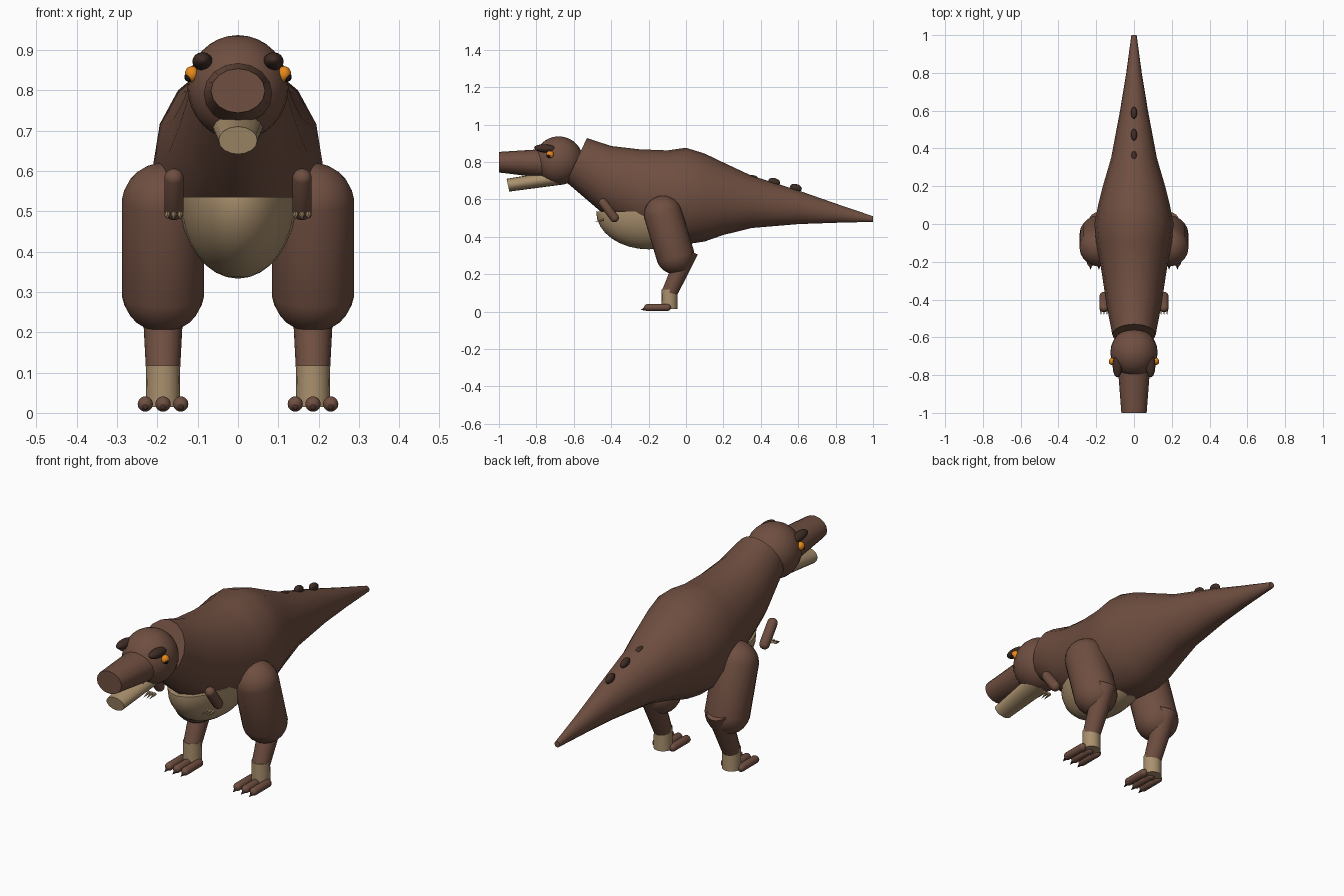
import bpy, bmesh
from math import sin, cos, pi, radians
from mathutils import Vector, Matrix

cube = bpy.data.objects.get("Cube")
if cube:
    bpy.data.objects.remove(cube, do_unlink=True)


def material(name, rgb):
    m = bpy.data.materials.new(name)
    m.use_nodes = True
    m.diffuse_color = (*rgb, 1)
    m.node_tree.nodes["Principled BSDF"].inputs["Base Color"].default_value = (*rgb, 1)
    return m


BROWN = material("brown hide", (0.16, 0.077, 0.052))
CREAM = material("cream underside", (0.40, 0.28, 0.155))
DARK = material("dark brown", (0.05, 0.026, 0.019))
ORANGE = material("orange eye", (0.80, 0.25, 0.01))
BLACK = material("black pupil", (0.01, 0.008, 0.007))


def finish(bm, name, mat):
    bmesh.ops.recalc_face_normals(bm, faces=bm.faces)
    mesh = bpy.data.meshes.new(name)
    bm.to_mesh(mesh)
    bm.free()
    mesh.materials.append(mat)
    ob = bpy.data.objects.new(name, mesh)
    bpy.context.collection.objects.link(ob)
    bpy.ops.object.select_all(action='DESELECT')
    ob.select_set(True)
    bpy.context.view_layer.objects.active = ob
    bpy.ops.object.shade_smooth_by_angle(angle=radians(40))
    return ob


def loft(name, mat, rings, sides=16, x=0):
    """Skin elliptical rings given as (y, z, half height, half width, tilt)."""
    bm = bmesh.new()
    loops = []
    for y, z, hh, hw, tilt in rings:
        t = radians(tilt)
        loop = []
        for i in range(sides):
            a = 2 * pi * i / sides
            up = hh * sin(a)
            loop.append(bm.verts.new((x + hw * cos(a), y + up * sin(t), z + up * cos(t))))
        loops.append(loop)
    for a, b in zip(loops, loops[1:]):
        for i in range(sides):
            j = (i + 1) % sides
            bm.faces.new((a[i], a[j], b[j], b[i]))
    bm.faces.new(loops[0])
    bm.faces.new(loops[-1])
    return finish(bm, name, mat)


def ellipsoid(name, mat, centre, radii, pitch=0, cut_top=False):
    bm = bmesh.new()
    bmesh.ops.create_uvsphere(bm, u_segments=24, v_segments=16, radius=1)
    if cut_top:
        geom = bm.verts[:] + bm.edges[:] + bm.faces[:]
        cut = bmesh.ops.bisect_plane(bm, geom=geom, plane_co=(0, 0, 0.01),
                                     plane_no=(0, 0, 1), clear_outer=True)
        edges = [e for e in cut["geom_cut"] if isinstance(e, bmesh.types.BMEdge)]
        bmesh.ops.contextual_create(bm, geom=edges)
    bm.transform(Matrix.Translation(centre) @ Matrix.Rotation(radians(pitch), 4, 'X')
                 @ Matrix.Diagonal((*radii, 1)))
    return finish(bm, name, mat)


def between(bm, p0, p1):
    """Move geometry built along z, centred at the origin, between two points."""
    p0, p1 = Vector(p0), Vector(p1)
    rot = (p1 - p0).to_track_quat('Z', 'Y').to_matrix().to_4x4()
    bm.transform(Matrix.Translation((p0 + p1) / 2) @ rot)


def capsule(name, mat, p0, p1, r):
    half = (Vector(p1) - Vector(p0)).length / 2
    bm = bmesh.new()
    bmesh.ops.create_uvsphere(bm, u_segments=20, v_segments=13, radius=r)
    for v in bm.verts:
        v.co.z += half if v.co.z > 0 else -half
    between(bm, p0, p1)
    return finish(bm, name, mat)


def cone(name, mat, p0, p1, r0, r1=0, sides=16):
    bm = bmesh.new()
    bmesh.ops.create_cone(bm, cap_ends=True, segments=sides, radius1=r0, radius2=r1,
                          depth=(Vector(p1) - Vector(p0)).length)
    between(bm, p0, p1)
    return finish(bm, name, mat)


# Neck, trunk and tail in one skin
trunk = [(-0.25, 0.868, 0.42, 0.172), (-0.1, 0.862, 0.37, 0.2), (0, 0.876, 0.36, 0.21),
         (0.1, 0.845, 0.375, 0.19), (0.2, 0.797, 0.41, 0.165), (0.35, 0.727, 0.447, 0.121),
         (0.6, 0.648, 0.468, 0.074), (0.8, 0.578, 0.475, 0.041), (1.0, 0.51, 0.48, 0.014)]
rings = [(-0.585, 0.81, 0.13, 0.115, 25), (-0.43, 0.712, 0.176, 0.145, 10)]
rings += [(y, (t + b) / 2, (t - b) / 2, w, 0) for y, t, b, w in trunk]
loft("body", BROWN, rings)
ellipsoid("belly", CREAM, (0, -0.2, 0.533), (0.145, 0.28, 0.2), cut_top=True)

# Head and jaws
ellipsoid("head", BROWN, (0, -0.68, 0.807), (0.125, 0.13, 0.13))
loft("snout", BROWN, [(-1.0, 0.799, 0.055, 0.067, 0), (-0.7, 0.79, 0.083, 0.09, 0)])
loft("lower_jaw", CREAM, [(-0.952, 0.676, 0.035, 0.048, -12), (-0.67, 0.718, 0.04, 0.066, -12)])

# Bumps along the tail
for i, (y, z) in enumerate([(0.36, 0.709), (0.472, 0.694), (0.588, 0.662)]):
    ellipsoid(f"tail_bump_{i + 1}", DARK, (0, y, z), (0.016, 0.032, 0.02), pitch=-17)

for side, s in (("left", 1), ("right", -1)):
    # Eyes, brows and teeth
    ellipsoid(f"{side}_brow", DARK, (s * 0.088, -0.75, 0.872), (0.025, 0.062, 0.022), pitch=-4)
    ellipsoid(f"{side}_eye", ORANGE, (s * 0.114, -0.727, 0.84), (0.018, 0.02, 0.02))
    ellipsoid(f"{side}_pupil", BLACK, (s * 0.121, -0.732, 0.833), (0.012, 0.012, 0.012))
    for i, y in enumerate((-0.8, -0.76)):
        cone(f"{side}_tooth_{i + 1}", CREAM, (s * 0.045, y, 0.752), (s * 0.045, y, 0.727),
             0.007, sides=8)

    # Arm with three claws
    x = s * 0.159
    capsule(f"{side}_arm", BROWN, (x, -0.443, 0.582), (x, -0.383, 0.502), 0.024)
    for i in (-1, 0, 1):
        cx = x + i * 0.016
        cone(f"{side}_hand_claw_{i + 2}", CREAM, (cx, -0.44, 0.492), (cx, -0.485, 0.48),
             0.008, sides=8)

    # Leg and foot
    x = s * 0.186
    capsule(f"{side}_thigh", BROWN, (x, -0.122, 0.517), (x, -0.058, 0.303), 0.103)
    cone(f"{side}_shin", BROWN, (x, 0.014, 0.327), (x, -0.088, 0.1), 0.054, 0.042)
    cone(f"{side}_ankle", CREAM, (x, -0.088, 0.015), (x, -0.088, 0.117), 0.043, 0.042)
    for i in (-1, 0, 1):
        tx = x + i * 0.044
        capsule(f"{side}_toe_{i + 2}", BROWN, (tx, -0.205, 0.022), (tx, -0.1, 0.022), 0.019)
        cone(f"{side}_toe_claw_{i + 2}", DARK, (tx, -0.214, 0.017), (tx, -0.243, 0.008),
             0.011, sides=10)
